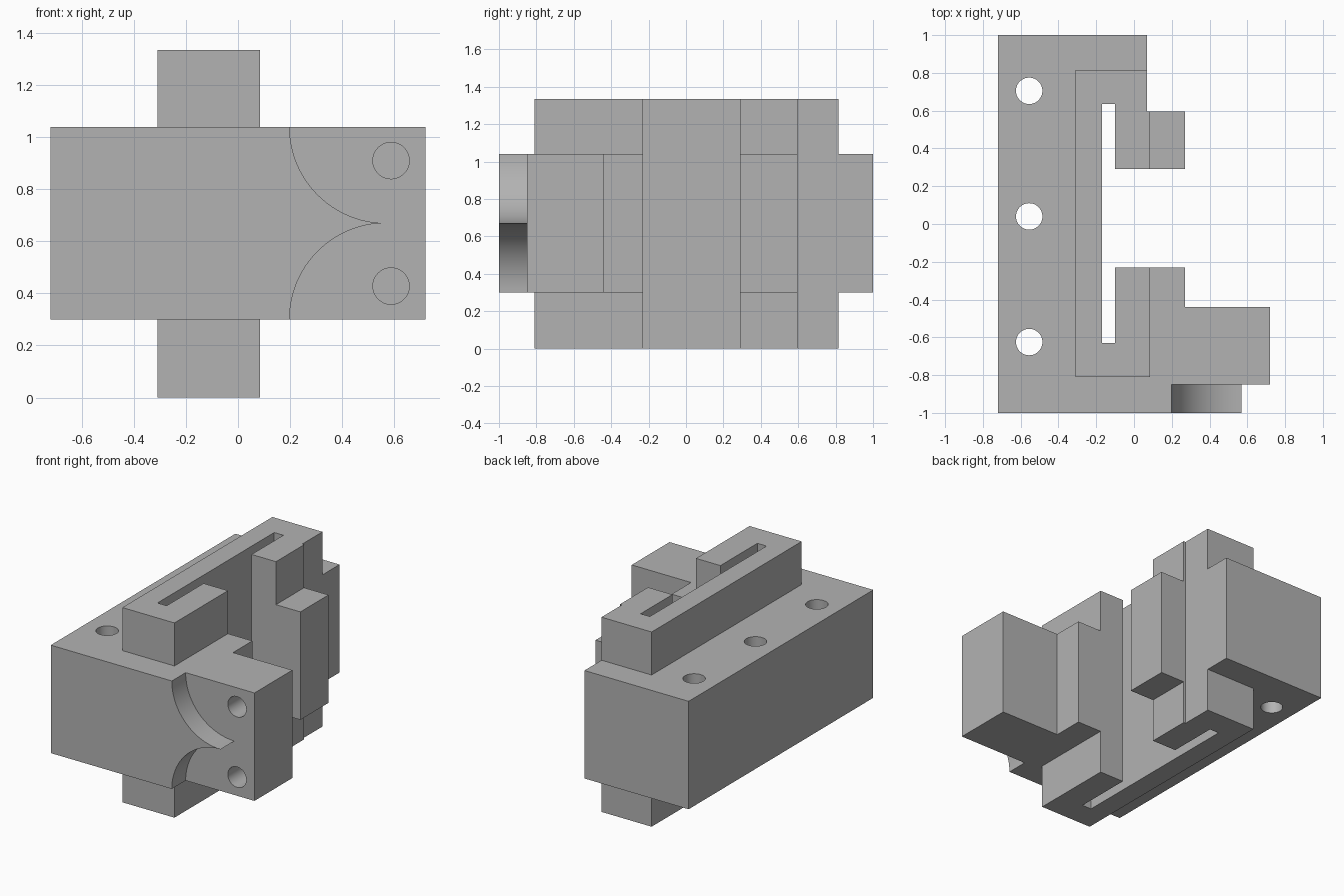
import bpy
import bmesh
import math
from mathutils import Vector

if "Cube" in bpy.data.objects:
    bpy.data.objects.remove(bpy.data.objects["Cube"], do_unlink=True)

grey = bpy.data.materials.new("plain grey")
grey.use_nodes = True
grey.diffuse_color = (0.45, 0.45, 0.45, 1)
grey.node_tree.nodes["Principled BSDF"].inputs["Base Color"].default_value = (0.45, 0.45, 0.45, 1)

LOW, HIGH = 0.30, 1.04
MID = (LOW + HIGH) / 2


def prism(name, points, start, end, along="z"):
    """Extrude an outline along z (points are x, y) or along y (points are x, z)."""
    def place(a, b, d):
        return (a, b, d) if along == "z" else (a, d, b)
    bm = bmesh.new()
    face = bm.faces.new([bm.verts.new(place(a, b, start)) for a, b in points])
    grown = bmesh.ops.extrude_face_region(bm, geom=[face])
    moved = [v for v in grown["geom"] if isinstance(v, bmesh.types.BMVert)]
    bmesh.ops.translate(bm, verts=moved, vec=Vector(place(0, 0, end - start)))
    bmesh.ops.recalc_face_normals(bm, faces=bm.faces)
    mesh = bpy.data.meshes.new(name)
    bm.to_mesh(mesh)
    bm.free()
    mesh.materials.append(grey)
    obj = bpy.data.objects.new(name, mesh)
    bpy.context.collection.objects.link(obj)
    return obj


def arc(cx, cy, radius, start, end, steps):
    angles = [math.radians(start + (end - start) * i / steps) for i in range(steps + 1)]
    return [(cx + radius * math.cos(a), cy + radius * math.sin(a)) for a in angles]


def combine(target, other, operation):
    mod = target.modifiers.new(operation.lower(), "BOOLEAN")
    mod.operation = operation
    mod.solver = "EXACT"
    mod.object = other
    bpy.context.view_layer.objects.active = target
    bpy.ops.object.modifier_apply(modifier=mod.name)
    bpy.data.objects.remove(other, do_unlink=True)


# Inner channel with undercut slots, shared by the body and the tall core
slot = [(-0.10, -0.23), (-0.10, -0.63), (-0.17, -0.63),
        (-0.17, 0.635), (-0.10, 0.635), (-0.10, 0.29)]

# Main body with side foot and rear lug
body = prism("body", [(-0.72, -1), (0.198, -1), (0.198, -0.85), (0.72, -0.85),
                      (0.72, -0.44), (0.27, -0.44), (0.27, -0.23)] + slot +
             [(0.27, 0.29), (0.27, 0.595), (0.07, 0.595), (0.07, 1), (-0.72, 1)], LOW, HIGH)

# Tall core standing out above and below the body
core = prism("core", [(-0.31, -0.81), (0.085, -0.81), (0.085, -0.23)] + slot +
             [(0.085, 0.29), (0.085, 0.595), (0.07, 0.595), (0.07, 0.815), (-0.31, 0.815)], 0, 1.335)
combine(body, core, "UNION")

# Front plate ending in a point between two quarter-round scoops
radius = MID - LOW
centre = 0.198 + radius
outline = [(0.1, LOW)] + arc(centre, LOW, radius, 180, 90, 24)
outline += arc(centre, HIGH, radius, 270, 180, 24)[1:] + [(0.1, HIGH)]
combine(body, prism("front_point", outline, -1, -0.80, "y"), "UNION")

# Vertical through holes
for y in (-0.625, 0.04, 0.705):
    combine(body, prism("hole_cutter", arc(-0.555, y, 0.07, 0, 352.5, 47), 0.1, 1.3), "DIFFERENCE")

# Blind holes in the front of the foot
for z in (0.428, 0.91):
    combine(body, prism("hole_cutter", arc(0.588, z, 0.07, 0, 352.5, 47), -0.9, -0.55, "y"), "DIFFERENCE")

bpy.ops.object.select_all(action="DESELECT")
body.select_set(True)
bpy.context.view_layer.objects.active = body
bpy.ops.object.shade_smooth_by_angle(angle=math.radians(30))
